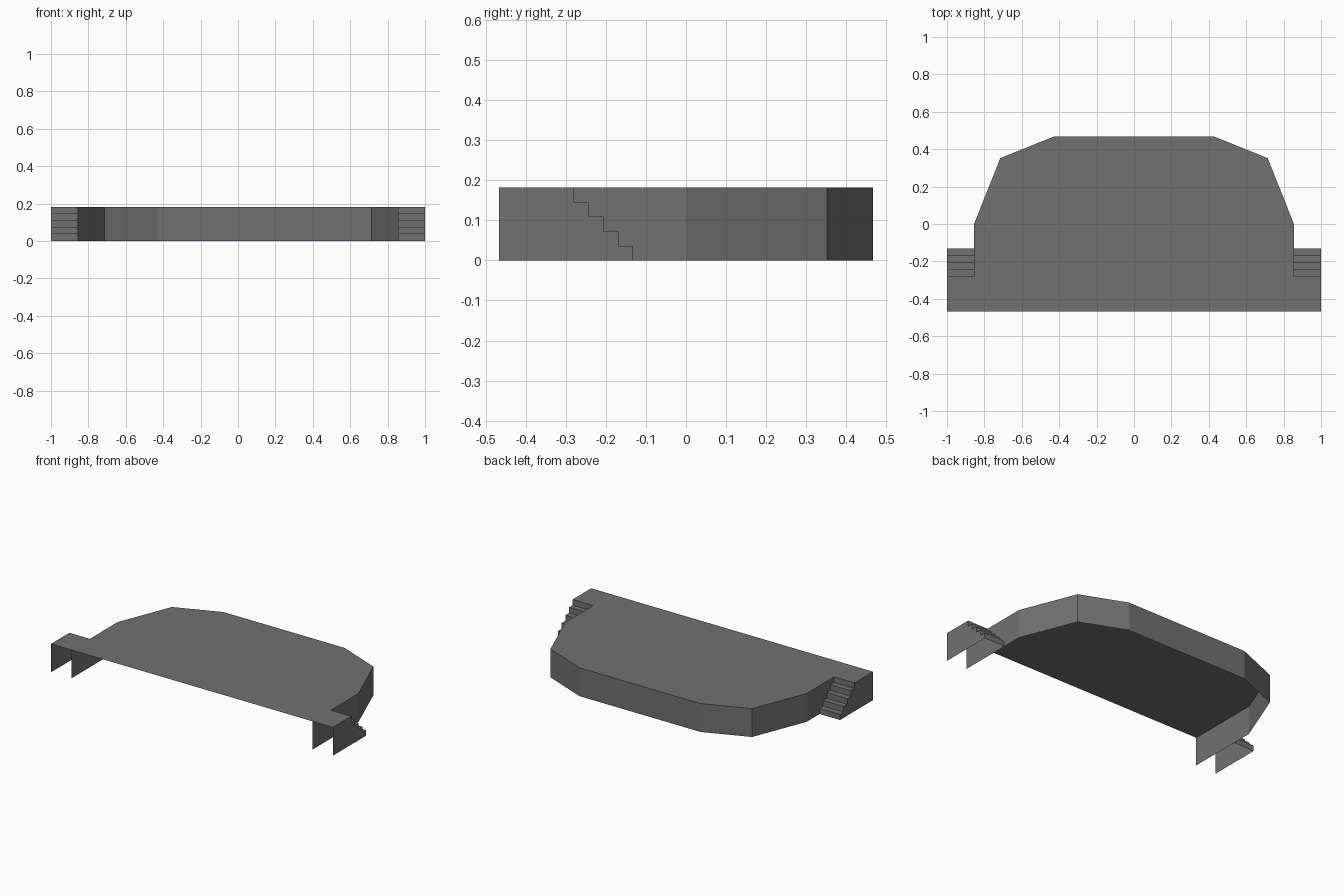
import bpy

if "Cube" in bpy.data.objects:
    bpy.data.objects.remove(bpy.data.objects["Cube"])

H = 0.182                    # deck height
FRONT, BACK = -0.467, 0.467
INNER, OUTER = 0.855, 1.0    # stair inner and outer side
STAIR_TOP, RUN, RISERS = -0.28, 0.037, 5

grey = bpy.data.materials.new("stage grey")
grey.diffuse_color = (0.165, 0.165, 0.168, 1)
grey.use_nodes = True
grey.node_tree.nodes["Principled BSDF"].inputs["Base Color"].default_value = grey.diffuse_color


def add_part(name, faces, mirrored=False):
    """Make an object from a list of polygons, sharing repeated points."""
    index, polys = {}, []
    for face in faces:
        polys.append([index.setdefault(tuple(round(c, 5) for c in p), len(index)) for p in face])
    mesh = bpy.data.meshes.new(name)
    mesh.from_pydata(list(index), [], polys)
    mesh.materials.append(grey)
    mesh.update()
    obj = bpy.data.objects.new(name, mesh)
    bpy.context.collection.objects.link(obj)
    if mirrored:
        obj.modifiers.new("mirror", 'MIRROR').use_axis[0] = True
    return obj


def wall(path):
    """Vertical panels from the floor to the deck along a plan path."""
    return [[(*a, 0), (*b, 0), (*b, H), (*a, H)] for a, b in zip(path, path[1:])]


# Plan outline of the right half, from the front to the back
side = [(INNER, FRONT), (INNER, 0), (0.715, 0.352), (0.43, BACK)]
landing = [(OUTER, FRONT), (OUTER, STAIR_TOP), (INNER, STAIR_TOP)]

# Deck: one flat sheet with a landing at each front corner
half = landing + side[1:]
outline = half + [(-x, y) for x, y in reversed(half)]
add_part("stage_deck", [[(x, y, H) for x, y in outline]])

# Skirt: walls round the sides and back, open at the front
add_part("stage_skirt", wall(side + [(-x, y) for x, y in reversed(side)]))

# Stairs: stepped profile, mirrored to the other side
profile = [(STAIR_TOP, H)]
for i in range(RISERS):
    y, z = STAIR_TOP + i * RUN, H * (1 - (i + 1) / RISERS)
    profile.append((y, z))
    if i < RISERS - 1:
        profile.append((y + RUN, z))
steps = [[(INNER, *a), (INNER, *b), (OUTER, *b), (OUTER, *a)]
         for a, b in zip(profile, profile[1:])]
add_part("stair_steps", steps, mirrored=True)

# Outer stair panel, cut to the step profile
panel = [(FRONT, H), (FRONT, 0)] + profile[::-1]
add_part("stair_side_panel", [[(OUTER, y, z) for y, z in panel]], mirrored=True)
